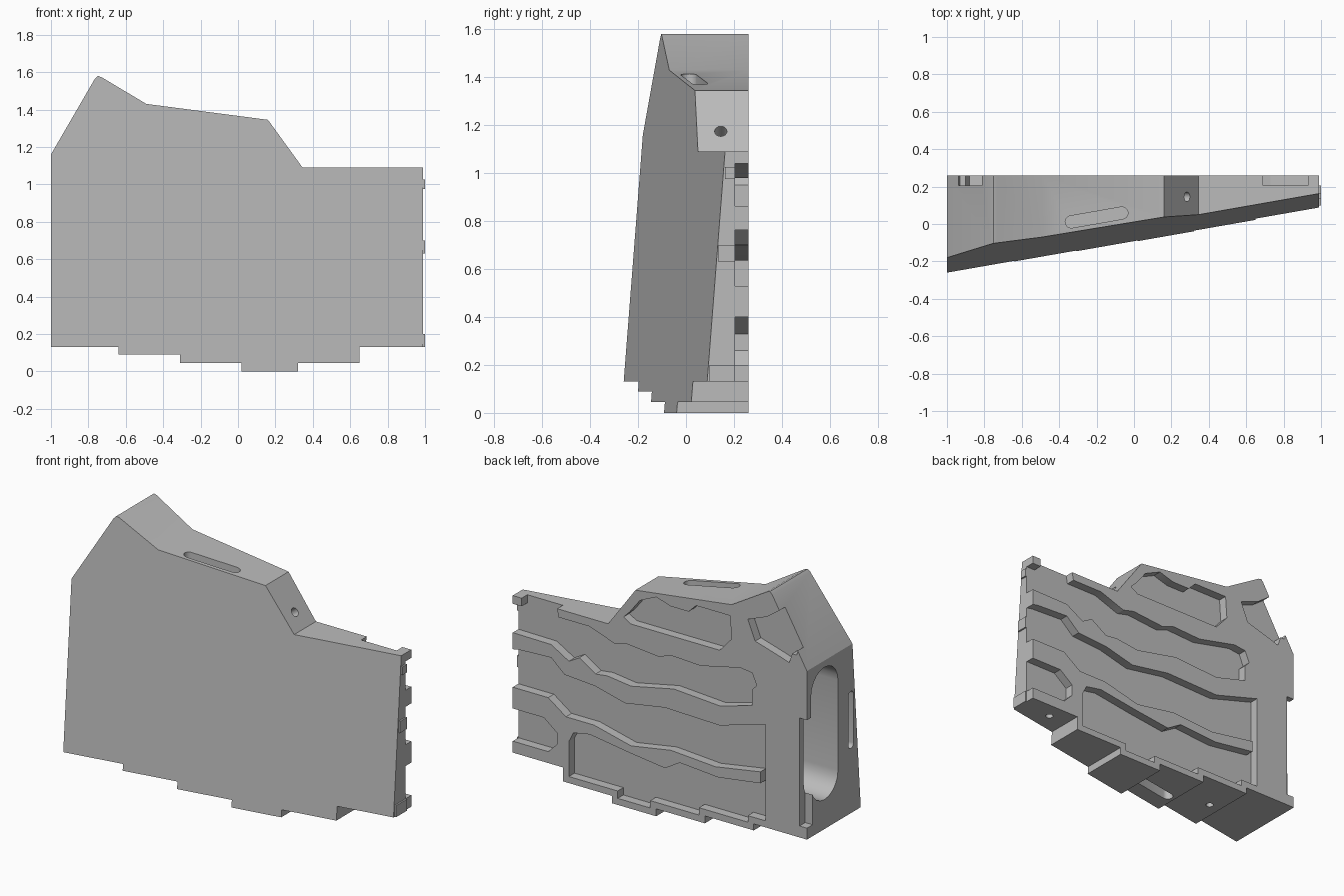
import bpy, bmesh, math
from mathutils import Matrix, Vector

if "Cube" in bpy.data.objects:
    bpy.data.objects.remove(bpy.data.objects["Cube"])

grey = bpy.data.materials.new("plain grey")
grey.use_nodes = True
COLOUR = (0.5, 0.5, 0.5, 1)
grey.diffuse_color = COLOUR
grey.node_tree.nodes["Principled BSDF"].inputs["Base Color"].default_value = COLOUR

BACK = 0.26
FLOOR = 0.205


def front_y(x, z):
    return -0.26 + 0.175 * (x + 1) + 0.0777 * (z - 0.13)


def prism(name, points, origin, u, v, w):
    """Extrude a flat outline, drawn along u and v, by the vector w."""
    u, v, w, origin = Vector(u), Vector(v), Vector(w), Vector(origin)
    bm = bmesh.new()
    base = [bm.verts.new(origin + u * a + v * b) for a, b in points]
    face = bm.faces.new(base)
    new = bmesh.ops.extrude_face_region(bm, geom=[face])["geom"]
    bmesh.ops.translate(bm, vec=w, verts=[g for g in new if isinstance(g, bmesh.types.BMVert)])
    bmesh.ops.recalc_face_normals(bm, faces=bm.faces)
    mesh = bpy.data.meshes.new(name)
    bm.to_mesh(mesh)
    bm.free()
    ob = bpy.data.objects.new(name, mesh)
    bpy.context.collection.objects.link(ob)
    mesh.materials.append(grey)
    return ob


def capsule(length, width, steps=10):
    """Rounded slot outline, long along its first axis."""
    r, h = width / 2, (length - width) / 2
    pts = []
    for side in (0, 1):
        for i in range(steps + 1):
            t = -math.pi / 2 + math.pi * (side + i / steps)
            pts.append(((h if side == 0 else -h) + r * math.cos(t), r * math.sin(t)))
    return pts


def circle(r, n=16):
    return [(r * math.cos(math.tau * i / n), r * math.sin(math.tau * i / n)) for i in range(n)]


# Main wedge: stepped outline with a slanted front
outline = [(-1, .13), (-1, 1.16), (-.765, 1.565), (-.75, 1.58), (-.73, 1.573), (-.49, 1.43),
           (.16, 1.345), (.345, 1.09), (.99, 1.09), (.99, .13), (.65, .13), (.65, .045),
           (.32, .045), (.32, 0), (.02, 0), (.02, .045), (-.31, .045), (-.31, .09),
           (-.64, .09), (-.64, .13)]
X, Y, Z = (1, 0, 0), (0, 1, 0), (0, 0, 1)
panel = prism("wedge_panel", outline, (0, BACK, 0), X, Z, (0, -1, 0))
for vert in panel.data.vertices:
    if vert.co.y < 0:
        vert.co.y = front_y(vert.co.x, vert.co.z)

# Recesses in the back
upper_channel = [(1.1, 1.04), (.93, 1.04), (.93, 1.2), (.71, 1.2), (.68, 1.04), (.47, 1.04),
                 (.3, .98), (.22, 1), (0, .98), (-.08, 1.01), (-.28, 1), (-.55, 1.06),
                 (-.63, 1.05), (-.66, .98), (-.63, .95), (-.63, .85), (-.41, .79), (-.1, .81),
                 (.19, .75), (.35, .77), (.43, .76), (.54, .83), (.61, .79), (.73, .86), (1.1, .865)]
lower_channel = [(1.1, .74), (.95, .77), (.73, .78), (.64, .7), (.43, .685), (.23, .635),
                 (-.04, .68), (-.41, .67), (-.72, .76), (-.72, .17), (-.6, .17), (-.6, .13),
                 (-.27, .13), (-.27, .085), (.06, .085), (.06, .04), (.28, .04), (.28, .085),
                 (.61, .085), (.61, .3), (.58, .36), (.47, .38), (.2, .34), (-.04, .31),
                 (-.14, .37), (-.4, .35), (-.685, .39), (-.685, .46), (-.38, .41), (-.08, .43),
                 (.19, .385), (.44, .445), (.63, .445), (.75, .53), (1.1, .53)]
side_pocket = [(1.1, .4), (.78, .4), (.69, .33), (.69, .26), (.75, .2), (1.1, .2)]
upper_pocket = [(.2, 1.2), (.13, 1.29), (.02, 1.34), (-.08, 1.31), (-.2, 1.31), (-.25, 1.36),
                (-.48, 1.36), (-.49, 1.22), (-.41, 1.13), (.19, 1.13), (.24, 1.16)]
peak_pocket = [(-.6, 1.37), (-.73, 1.42), (-.84, 1.5), (-.97, 1.4), (-.93, 1.24), (-.9, 1.24),
               (-.88, 1.18), (-.82, 1.2), (-.65, 1.25)]
edge_notch = [(-1.1, .2), (-.95, .2), (-.95, .86), (-1.1, .86)]
cutters = [prism("recess_cutter", pts, (0, FLOOR, 0), X, Z, (0, .2, 0))
           for pts in (upper_channel, lower_channel, side_pocket, upper_pocket,
                       peak_pocket, edge_notch)]

# Slots in the thick end, the top and the underside
cutters.append(prism("end_slot_cutter", capsule(.81, .26), (-1.1, .09, .715), Z, Y, (.35, 0, 0)))
cutters.append(prism("small_slot_cutter", capsule(.35, .05), (-1.1, -.165, .7), Z, Y, (.16, 0, 0)))
tilt = math.atan(.175)
along, across = (math.cos(tilt), math.sin(tilt), 0), (-math.sin(tilt), math.cos(tilt), 0)
cutters.append(prism("top_slot_cutter", capsule(.34, .065), (-.2, .035, 1.3), along, across, (0, 0, .3)))
cutters.append(prism("bottom_slot_cutter", capsule(.3, .065), (-.14, .02, -.1), along, across, (0, 0, .25)))

# Peg holes
slope = Vector((.255, 0, .185)).normalized()
down = Vector((slope.z, 0, -slope.x))
cutters.append(prism("slope_hole_cutter", circle(.026), Vector((.284, .145, 1.175)) - slope * .12,
                     down, Y, slope * .2))
for x, y in ((.78, .16), (-.56, .02)):
    cutters.append(prism("bottom_hole_cutter", circle(.022), (x, y, -.05), X, Y, (0, 0, .26)))

bpy.context.view_layer.objects.active = panel
for cutter in cutters:
    mod = panel.modifiers.new("cut", 'BOOLEAN')
    mod.operation = 'DIFFERENCE'
    mod.solver = 'EXACT'
    mod.object = cutter
    bpy.ops.object.modifier_apply(modifier=mod.name)
    bpy.data.objects.remove(cutter)

# Small tabs on the thin end
for i, (z, h) in enumerate(((1.0, .05), (.665, .07), (.165, .07))):
    y = front_y(1, z)
    prism(f"end_tab_{i + 1}", [(y + .005, z - h / 2), (y + .005, z + h / 2), (FLOOR, z + h / 2),
                               (FLOOR, z - h / 2)], (.98, 0, 0), Y, Z, (.02, 0, 0))

for ob in bpy.context.selected_objects:
    ob.select_set(False)
panel.select_set(True)
bpy.ops.object.shade_smooth_by_angle(angle=math.radians(25))
